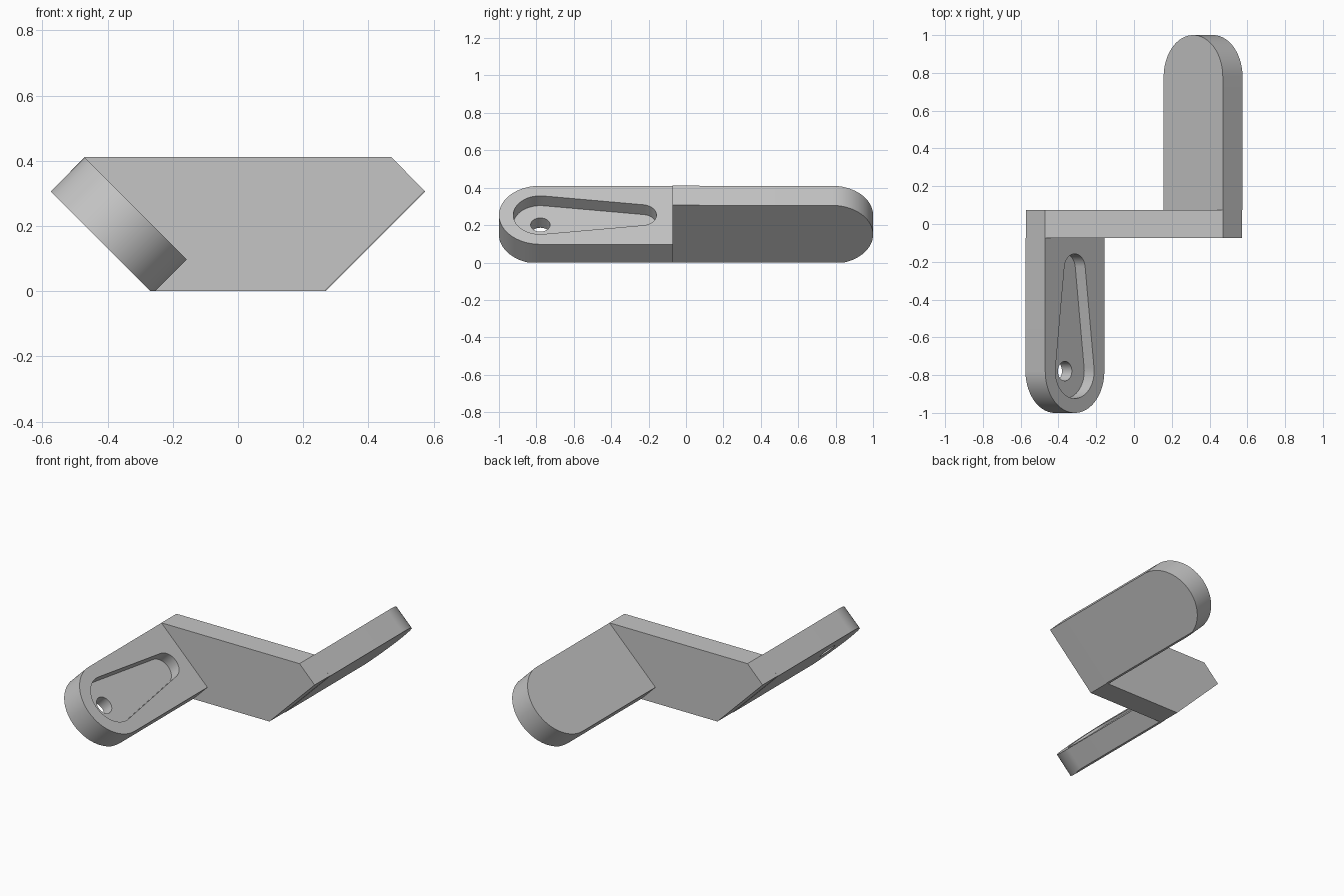
import bpy, bmesh
from math import pi, cos, sin, asin
from mathutils import Matrix, Vector

default = bpy.data.objects.get("Cube")
if default:
    bpy.data.objects.remove(default, do_unlink=True)

grey = bpy.data.materials.new("plain grey")
grey.use_nodes = True
GREY = (0.56, 0.56, 0.56, 1)
grey.diffuse_color = GREY
grey.node_tree.nodes["Principled BSDF"].inputs["Base Color"].default_value = GREY

HALF_WEB = 0.073           # half thickness of the middle plate
THICK = 0.148              # arm thickness
HALF_W = 0.2213            # arm half width
END_Y = HALF_W - 1         # centre of the rounded arm end


def arc(y, r, start, end, n=32):
    return [(r * cos(start + (end - start) * i / n),
             y + r * sin(start + (end - start) * i / n)) for i in range(n + 1)]


def prism(name, outline, low, high, matrix, clip=False):
    """Extrude a flat outline from low to high, then place it."""
    bm = bmesh.new()
    base = bm.faces.new([bm.verts.new((x, y, low)) for x, y in outline])
    new = bmesh.ops.extrude_face_region(bm, geom=[base])["geom"]
    bmesh.ops.translate(bm, vec=(0, 0, high - low),
                        verts=[g for g in new if isinstance(g, bmesh.types.BMVert)])
    bm.transform(matrix)
    if clip:               # trim flat on the ground
        bmesh.ops.bisect_plane(bm, geom=bm.verts[:] + bm.edges[:] + bm.faces[:],
                               plane_co=(0, 0, 0), plane_no=(0, 0, -1), clear_outer=True)
        bmesh.ops.holes_fill(bm, edges=[e for e in bm.edges if e.is_boundary], sides=0)
    bmesh.ops.recalc_face_normals(bm, faces=bm.faces[:])
    mesh = bpy.data.meshes.new(name)
    bm.to_mesh(mesh)
    bm.free()
    mesh.materials.append(grey)
    obj = bpy.data.objects.new(name, mesh)
    bpy.context.collection.objects.link(obj)
    return obj


def cut(obj, cutter):
    mod = obj.modifiers.new("cut", "BOOLEAN")
    mod.operation, mod.solver, mod.object = "DIFFERENCE", "EXACT", cutter
    graph = bpy.context.evaluated_depsgraph_get()
    obj.data = bpy.data.meshes.new_from_object(obj.evaluated_get(graph))
    obj.modifiers.clear()
    bpy.data.objects.remove(cutter, do_unlink=True)


def make_arm(name, turn):
    place = (Matrix.Rotation(turn, 4, "Z") @ Matrix.Translation((-0.3135, 0, 0.254))
             @ Matrix.Rotation(pi / 4, 4, "Y"))
    # Slab with one round end
    body = arc(END_Y, HALF_W, pi, 2 * pi, 48) + [(HALF_W, -HALF_WEB), (-HALF_W, -HALF_WEB)]
    arm = prism(name, body, -THICK, 0, place, clip=True)
    # Tapered pocket, half the thickness deep
    big, small, tip_y = 0.145, 0.078, -0.236
    tilt = asin((big - small) / (tip_y - END_Y))
    pocket = arc(END_Y, big, pi - tilt, 2 * pi + tilt) + arc(tip_y, small, tilt, pi - tilt)
    cut(arm, prism("pocket_cutter", pocket, -THICK / 2, 0.05, place))
    # Through hole
    hole = arc(END_Y, 0.052, 0, 2 * pi)[:-1]
    cut(arm, prism("hole_cutter", hole, -0.3, 0.1, place))
    return arm


# Middle plate joining both arms
half = [(0.265, 0), (0.573, 0.307), (0.47, 0.411)]
web = prism("middle_plate", half + [(-x, z) for x, z in reversed(half)],
            -HALF_WEB, HALF_WEB, Matrix.Rotation(pi / 2, 4, "X"))

parts = [web, make_arm("front_arm", 0), make_arm("back_arm", pi)]

bpy.ops.object.select_all(action="DESELECT")
for part in parts:
    part.select_set(True)
bpy.context.view_layer.objects.active = web
bpy.ops.object.shade_smooth_by_angle(angle=pi / 6)
